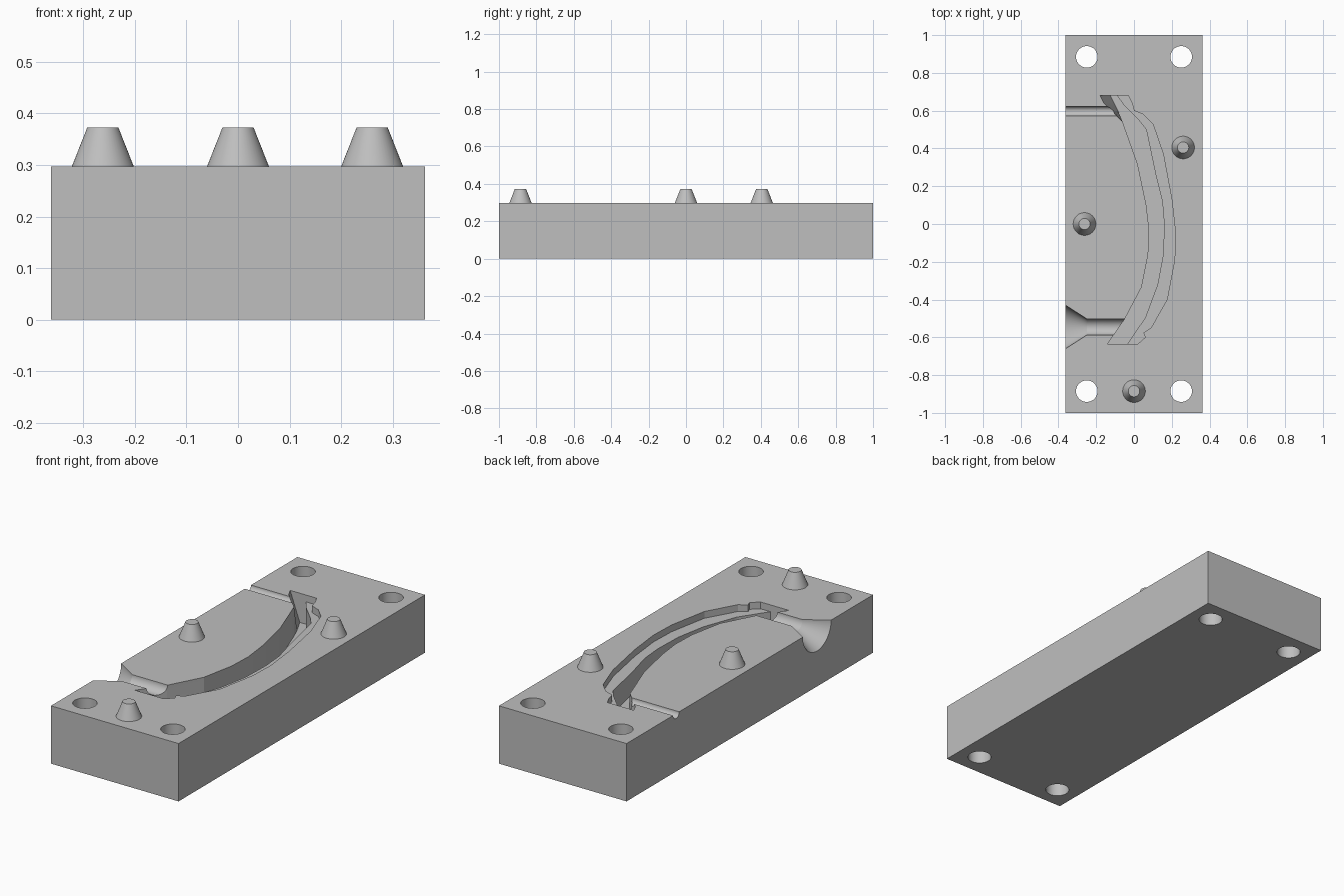
import bpy, bmesh, math
from mathutils import Matrix

TOP = 0.297          # parting surface height
HALF_X = 0.3625
SEGMENTS = 48

cube = bpy.data.objects.get("Cube")
if cube:
    bpy.data.objects.remove(cube, do_unlink=True)

metal = bpy.data.materials.new("plain_grey")
metal.use_nodes = True
grey = (0.52, 0.52, 0.52, 1)
metal.diffuse_color = grey
for node in metal.node_tree.nodes:
    if node.type == 'BSDF_PRINCIPLED':
        node.inputs["Base Color"].default_value = grey


def finish(name, bm):
    """Turn a bmesh into a linked object with the metal material."""
    bmesh.ops.recalc_face_normals(bm, faces=bm.faces)
    mesh = bpy.data.meshes.new(name)
    bm.to_mesh(mesh)
    bm.free()
    mesh.materials.append(metal)
    obj = bpy.data.objects.new(name, mesh)
    bpy.context.collection.objects.link(obj)
    return obj


def loft(name, levels):
    """Closed solid through outlines with equal point counts, given as (z, points)."""
    bm = bmesh.new()
    rings = [[bm.verts.new((x, y, z)) for x, y in points] for z, points in levels]
    count = len(rings[0])
    for low, high in zip(rings, rings[1:]):
        for i in range(count):
            j = (i + 1) % count
            bm.faces.new((low[i], low[j], high[j], high[i]))
    bm.faces.new(rings[0])
    bm.faces.new(rings[-1])
    return finish(name, bm)


def circle(x, y, radius):
    step = math.tau / SEGMENTS
    return [(x + radius * math.cos(i * step), y + radius * math.sin(i * step))
            for i in range(SEGMENTS)]


def lathe_along_x(name, y, profile):
    """Round solid whose axis lies along x in the parting surface."""
    obj = loft(name, [(x, circle(0, 0, radius)) for x, radius in profile])
    obj.data.transform(Matrix.Translation((0, y, TOP)) @ Matrix.Rotation(math.pi / 2, 4, 'Y'))
    return obj


def cut(target, cutter):
    """Subtract the cutter from the target, then discard it."""
    cutter.hide_render = True
    mod = target.modifiers.new("cut", 'BOOLEAN')
    mod.operation = 'DIFFERENCE'
    mod.solver = 'EXACT'
    mod.object = cutter
    bpy.context.view_layer.objects.active = target
    bpy.ops.object.modifier_apply(modifier=mod.name)
    bpy.data.objects.remove(cutter, do_unlink=True)


def smooth(obj):
    bpy.ops.object.select_all(action='DESELECT')
    obj.select_set(True)
    bpy.context.view_layer.objects.active = obj
    bpy.ops.object.shade_smooth_by_angle(angle=math.radians(12))


# Mould block
corners = [(-HALF_X, -1), (HALF_X, -1), (HALF_X, 1), (-HALF_X, 1)]
block = loft("mould_block", [(0, corners), (TOP, corners)])

# Curved cavity: inner wall, step edge and outer rim, from front to back
inner = [(-.14, -.635), (-.05, -.505), (.04, -.335), (.075, -.16), (.08, -.03),
         (.065, .1), (.02, .315), (-.06, .54)]
inner_rim = inner + [(-.11, .59), (-.16, .64), (-.18, .68)]
inner_floor = inner + [(-.085, .6), (-.11, .65), (-.125, .68)]
step_edge = [(-.035, -.635), (.06, -.495), (.125, -.32), (.155, -.16), (.16, 0),
             (.15, .12), (.115, .26), (.065, .5), (.025, .55), (-.05, .625), (-.09, .68)]
outer_rim = [(.02, -.635), (.06, -.6), (.05, -.575), (.09, -.55), (.175, -.4),
             (.215, -.19), (.22, -.05), (.2, .13), (.155, .37), (.1, .53),
             (.05, .58), (0, .6), (-.01, .64), (-.03, .68)]
back_edge = step_edge[::-1]
above = TOP + 0.05

cut(block, loft("deep_cavity", [(TOP - 0.15, inner_floor + back_edge),
                                (TOP, inner_rim + back_edge),
                                (above, inner_rim + back_edge)]))

# Shallow step, overlapping the deep part by half its width
middle = [((a + c) / 2, (b + d) / 2) for (a, b), (c, d) in zip(inner_floor, step_edge)]
ledge = middle + outer_rim[::-1]
cut(block, loft("shallow_step", [(TOP - 0.035, ledge), (above, ledge)]))

# Pouring funnel and air vent, both open to the left-hand edge
cut(block, lathe_along_x("pouring_funnel", -.545, [(-.4, .139), (-.25, .043), (-.01, .043)]))
cut(block, lathe_along_x("air_vent", .598, [(-.4, .025), (-.07, .025)]))

# Bolt holes in the corners
for x in (-.25, .25):
    for y in (-.885, .885):
        hole = circle(x, y, .057)
        cut(block, loft("bolt_hole", [(-.05, hole), (above, hole)]))
smooth(block)

# Tapered locating pins
for name, x, y in (("front", 0, -.885), ("middle", -.262, 0), ("back", .26, .405)):
    pin = loft(name + "_locating_pin", [(TOP, circle(x, y, .06)),
                                        (TOP + 0.076, circle(x, y, .03))])
    smooth(pin)
